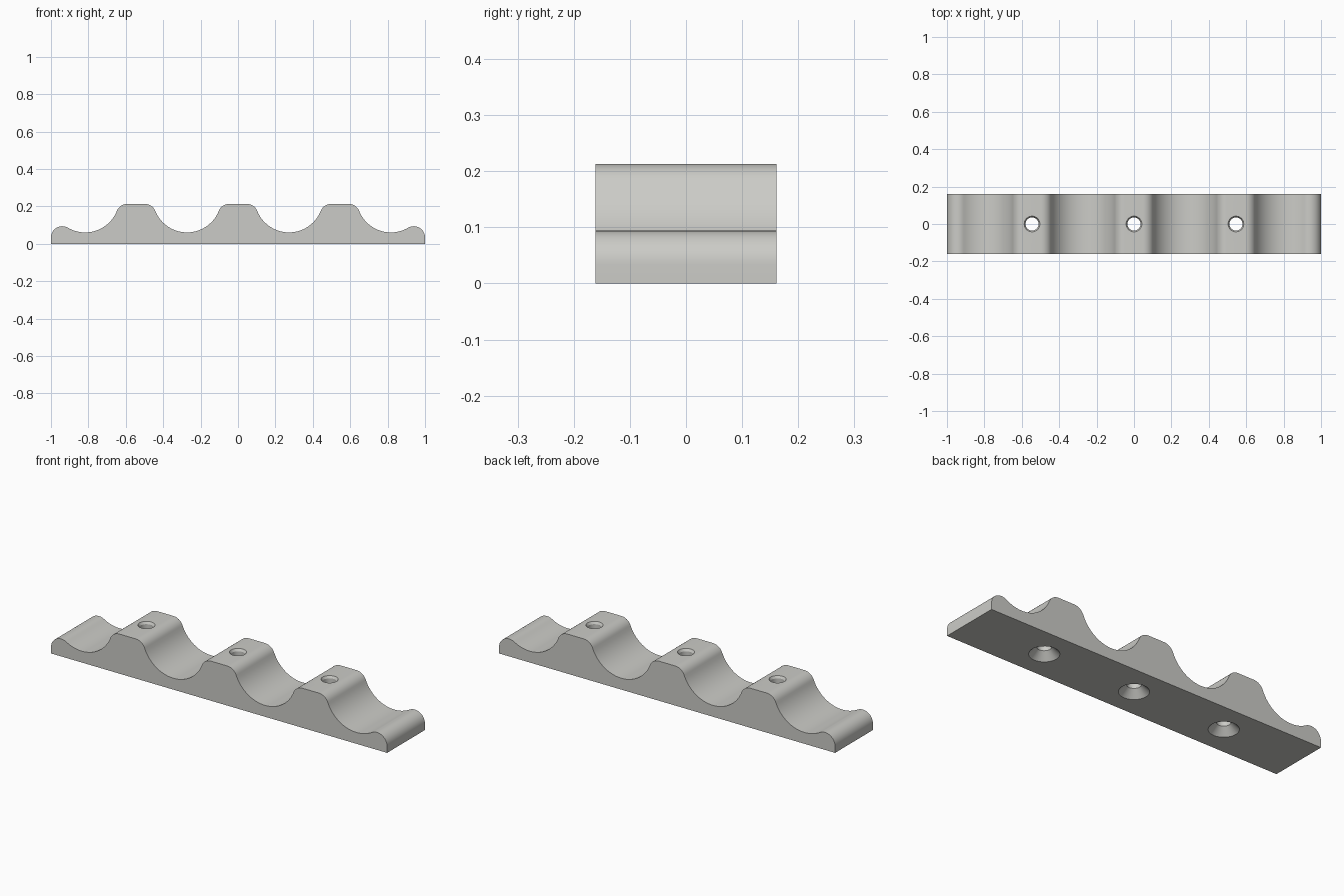
import bpy, bmesh, math

if "Cube" in bpy.data.objects:
    bpy.data.objects.remove(bpy.data.objects["Cube"])

HALF_DEPTH = 0.161
TOP = 0.213
PITCH = 0.545          # spacing of humps and cradles
R = 0.183              # cradle radius
CZ = 0.061 + R         # cradle centre height
R_HUMP = 0.058         # hump shoulder radius
R_END = 0.06           # rounded end lip radius


def arc(cx, cz, r, a0, a1, n):
    return [(cx + r * math.cos(a0 + (a1 - a0) * i / n),
             cz + r * math.sin(a0 + (a1 - a0) * i / n)) for i in range(n + 1)]


def add_unique(pts, new):
    for p in new:
        if not pts or math.dist(p, pts[-1]) > 1e-4:
            pts.append(p)


# Tangent angles where the arcs meet
hump_cz = TOP - R_HUMP
t = math.asin((CZ - hump_cz) / (R + R_HUMP))
hump_dx = PITCH / 2 - (R + R_HUMP) * math.cos(t)
end_cx = 1 - R_END
end_dx = end_cx - 1.5 * PITCH
end_cz = CZ - math.sqrt((R + R_END) ** 2 - end_dx ** 2)
e = math.atan2(CZ - end_cz, end_dx)

# Right half of the wavy outline, from the middle hump to the end lip
half = []
for k in (0, 1):
    c = k * PITCH
    if k:
        add_unique(half, arc(c - hump_dx, hump_cz, R_HUMP, math.pi - t, math.pi / 2, 10))
    add_unique(half, arc(c + hump_dx, hump_cz, R_HUMP, math.pi / 2, t, 10))
    stop = 2 * math.pi - (t if k == 0 else e)
    add_unique(half, arc(c + PITCH / 2, CZ, R, math.pi + t, stop, 28))
add_unique(half, arc(end_cx, end_cz, R_END, math.pi - e, 0, 16))
half.append((1, 0))
outline = half + [(-x, z) for x, z in reversed(half)]

# Rack body: outline extruded through its depth
bm = bmesh.new()
face = bm.faces.new([bm.verts.new((x, -HALF_DEPTH, z)) for x, z in outline])
ext = bmesh.ops.extrude_face_region(bm, geom=[face])
bmesh.ops.translate(bm, vec=(0, 2 * HALF_DEPTH, 0),
                    verts=[v for v in ext["geom"] if isinstance(v, bmesh.types.BMVert)])
bmesh.ops.recalc_face_normals(bm, faces=bm.faces)
mesh = bpy.data.meshes.new("cradle_rack")
bm.to_mesh(mesh)
bm.free()
rack = bpy.data.objects.new("cradle_rack", mesh)
bpy.context.collection.objects.link(rack)

grey = bpy.data.materials.new("warm grey")
grey.diffuse_color = (0.6, 0.6, 0.57, 1)
grey.use_nodes = True
grey.node_tree.nodes["Principled BSDF"].inputs["Base Color"].default_value = grey.diffuse_color
mesh.materials.append(grey)


# Screw hole cutter: countersunk below, small chamfer on top
def hole_cutter(x, n=40):
    profile = [(0.083, -0.01), (0.035, 0.038), (0.035, TOP - 0.012), (0.052, TOP + 0.013)]
    profile[-1] = (0.035 + 0.007 * 25 / 12, TOP + 0.013)
    bm = bmesh.new()
    rings = [[bm.verts.new((x + r * math.cos(2 * math.pi * i / n),
                            r * math.sin(2 * math.pi * i / n), z)) for i in range(n)]
             for r, z in profile]
    for a, b in zip(rings, rings[1:]):
        for i in range(n):
            j = (i + 1) % n
            bm.faces.new((a[i], a[j], b[j], b[i]))
    bm.faces.new(rings[0])
    bm.faces.new(rings[-1])
    bmesh.ops.recalc_face_normals(bm, faces=bm.faces)
    me = bpy.data.meshes.new("screw_hole_cutter")
    bm.to_mesh(me)
    bm.free()
    me.materials.append(grey)
    ob = bpy.data.objects.new("screw_hole_cutter", me)
    ob.hide_render = True
    bpy.context.collection.objects.link(ob)
    return ob


bpy.context.view_layer.objects.active = rack
rack.select_set(True)
for x in (-PITCH, 0, PITCH):
    cutter = hole_cutter(x)
    mod = rack.modifiers.new("screw_hole", "BOOLEAN")
    mod.operation = "DIFFERENCE"
    mod.solver = "EXACT"
    mod.object = cutter
    bpy.ops.object.modifier_apply(modifier=mod.name)
    bpy.data.objects.remove(cutter)

bpy.ops.object.shade_smooth_by_angle(angle=math.radians(30))
